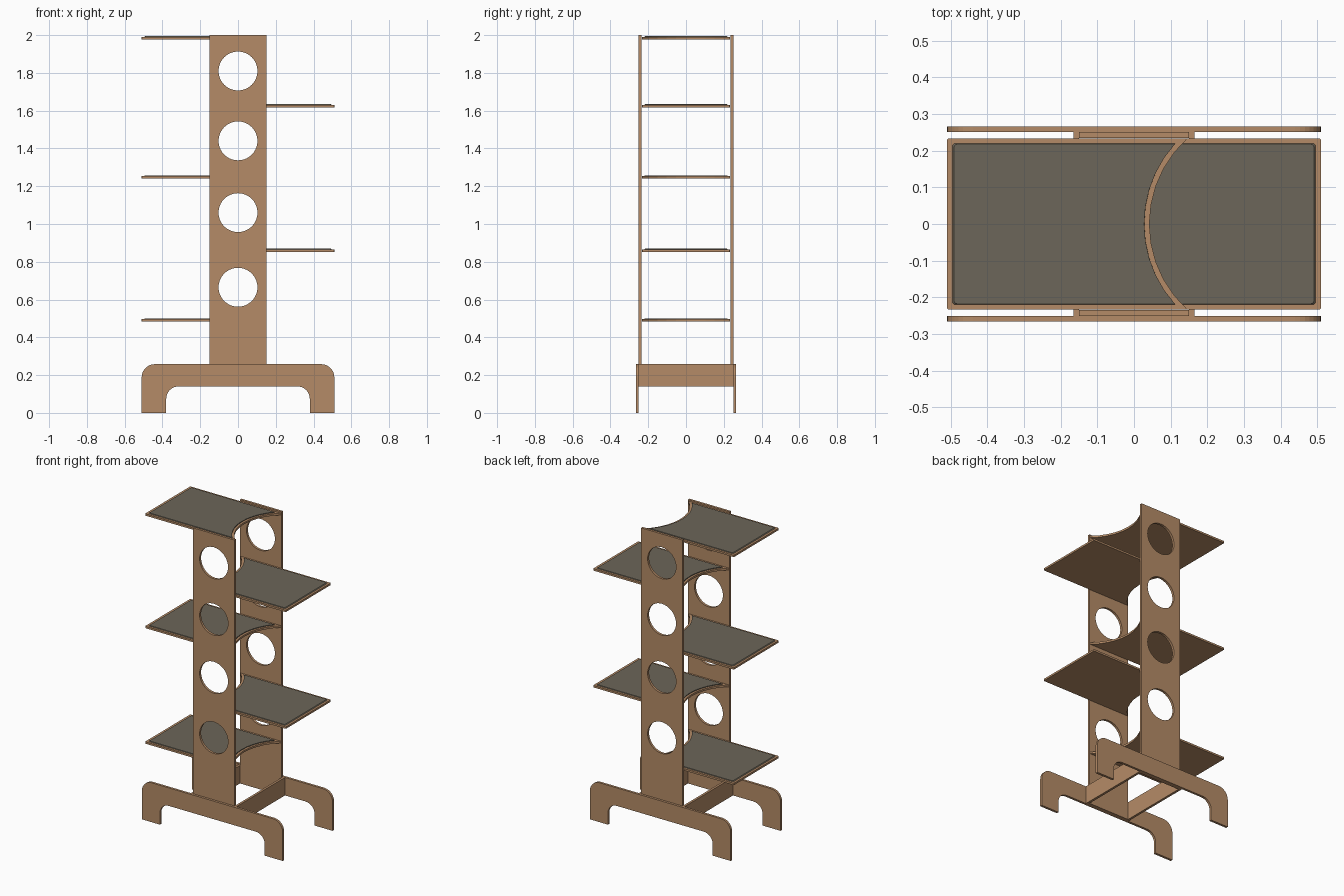
import bpy, bmesh, math
from mathutils import Matrix

if "Cube" in bpy.data.objects:
    bpy.data.objects.remove(bpy.data.objects["Cube"])


def material(name, rgb):
    m = bpy.data.materials.new(name)
    m.diffuse_color = (*rgb, 1)
    m.use_nodes = True
    m.node_tree.nodes["Principled BSDF"].inputs["Base Color"].default_value = m.diffuse_color
    return m


wood = material("wood", (0.46, 0.26, 0.135))
mat_grey = material("grey felt", (0.15, 0.132, 0.1))


def plate(name, loops, thick, matrix, mat, bevel=0):
    """Flat profile in XY (first loop outer, others holes) extruded along +Z, then transformed."""
    bm = bmesh.new()
    edges = []
    for pts in loops:
        vs = [bm.verts.new((x, y, 0)) for x, y in pts]
        edges += [bm.edges.new((vs[i - 1], vs[i])) for i in range(len(vs))]
    bmesh.ops.triangle_fill(bm, edges=edges, use_beauty=True, use_dissolve=False)
    ext = bmesh.ops.extrude_face_region(bm, geom=bm.faces[:], use_keep_orig=True)
    for v in ext["geom"]:
        if isinstance(v, bmesh.types.BMVert):
            v.co.z += thick
            if bevel:   # softened top edge
                v.co.x *= 1 - bevel
                v.co.y *= 1 - bevel
    bmesh.ops.transform(bm, matrix=matrix, verts=bm.verts[:])
    bmesh.ops.recalc_face_normals(bm, faces=bm.faces[:])
    me = bpy.data.meshes.new(name)
    bm.to_mesh(me)
    bm.free()
    me.materials.append(mat)
    ob = bpy.data.objects.new(name, me)
    bpy.context.collection.objects.link(ob)
    return ob


def arc(cx, cy, r, a0, a1, n):
    return [(cx + r * math.cos(math.radians(a0 + (a1 - a0) * i / n)),
             cy + r * math.sin(math.radians(a0 + (a1 - a0) * i / n))) for i in range(n + 1)]


def upright_plane(y):
    """Stand an XY profile up in XZ, occupying y-thickness..y."""
    return Matrix.Translation((0, y, 0)) @ Matrix.Rotation(math.pi / 2, 4, 'X')


T = 0.0155

# Side panels with four round holes
panel = [[(-0.15, 0.14), (0.15, 0.14), (0.15, 2), (-0.15, 2)]]
panel += [arc(0, z, 0.103, 0, 360 - 360 / 40, 39) for z in (0.665, 1.06, 1.44, 1.81)]

# Bridge-shaped feet: right half, then mirrored
half = [(0.38, 0), (0.51, 0)] + arc(0.44, 0.188, 0.07, 0, 90, 8)
inner = arc(0.315, 0.075, 0.065, 90, 0, 8)
right = inner + half
foot = [right + [(-x, z) for x, z in reversed(right)]]

for side, front in (("front", True), ("back", False)):
    plate(side + "_panel", panel, T, upright_plane(-0.235 if front else 0.235 + T), wood)
    plate(side + "_foot", foot, T, upright_plane(-0.2505 if front else 0.2505 + T), wood)

# Cross rails joining the feet
for name, x in (("left_rail", -0.1655), ("right_rail", 0.15)):
    rail = [[(x, -0.2505), (x + T, -0.2505), (x + T, 0.2505), (x, 0.2505)]]
    plate(name, rail, 0.118, Matrix.Translation((0, 0, 0.14)), wood)


def shelf_outline(inset, corner):
    r, h, x = 0.3145 + inset, 0.234 - inset, -0.51 + inset
    a = math.degrees(math.asin(h / r))
    return [arc(0.3565, 0, r, 180 - a, 180 + a, 10)
            + arc(x + corner, -h + corner, corner, 270, 180, 3)
            + arc(x + corner, h - corner, corner, 180, 90, 3)]


# Shelves alternate left and right, each topped with a thin felt mat
for i, z in enumerate((0.484, 0.853, 1.241, 1.618, 1.978)):
    m = Matrix.Translation((0, 0, z)) @ Matrix.Scale(-1 if i % 2 else 1, 4, (1, 0, 0))
    plate(f"shelf_{i + 1}", shelf_outline(0, 0.005), 0.0125, m, wood)
    plate(f"shelf_mat_{i + 1}", shelf_outline(0.014, 0.008), 0.0045,
          m @ Matrix.Translation((0, 0, 0.0125)), mat_grey, bevel=0.01)
